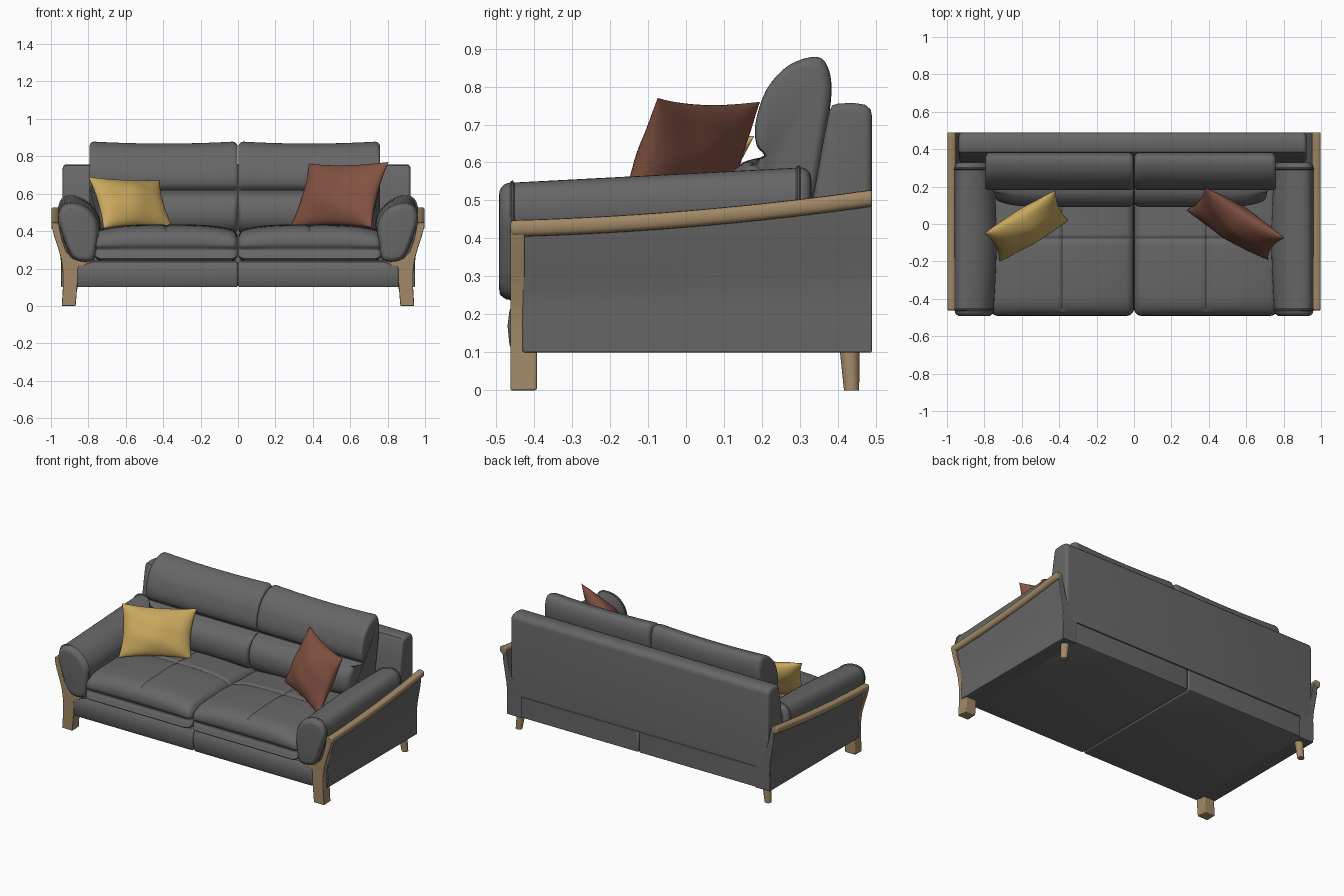
import bpy, bmesh, math
from mathutils import Vector

if "Cube" in bpy.data.objects:
    bpy.data.objects.remove(bpy.data.objects["Cube"])


def material(name, rgb):
    m = bpy.data.materials.new(name)
    m.diffuse_color = (*rgb, 1)
    m.use_nodes = True
    m.node_tree.nodes["Principled BSDF"].inputs["Base Color"].default_value = m.diffuse_color
    return m


GREY = material("grey fabric", (0.135, 0.135, 0.135))
WOOD = material("light wood", (0.36, 0.25, 0.135))
YELLOW = material("yellow fabric", (0.58, 0.39, 0.11))
RUST = material("rust fabric", (0.225, 0.085, 0.055))


def finish(name, bm, mat, bevel=0, angle=40):
    bmesh.ops.recalc_face_normals(bm, faces=bm.faces[:])
    me = bpy.data.meshes.new(name)
    bm.to_mesh(me)
    bm.free()
    me.materials.append(mat)
    for p in me.polygons:
        p.use_smooth = True
    me.set_sharp_from_angle(angle=math.radians(angle))
    ob = bpy.data.objects.new(name, me)
    bpy.context.collection.objects.link(ob)
    if bevel:
        b = ob.modifiers.new("bevel", 'BEVEL')
        b.width, b.segments, b.limit_method = bevel, 3, 'ANGLE'
    return ob


def smooth(pts, n):
    """Closed interpolating curve through the points, n samples per span."""
    out, k = [], len(pts)
    for i in range(k):
        p0, p1, p2, p3 = (Vector(pts[(i + j) % k]) for j in (-1, 0, 1, 2))
        for s in range(n):
            t = s / n
            out.append(0.5 * (2 * p1 + (p2 - p0) * t + (2 * p0 - 5 * p1 + 4 * p2 - p3) * t * t
                              + (3 * p1 - p0 - 3 * p2 + p3) * t ** 3))
    return out


def stations(a, b, r, mid=2, steps=5, welt=0):
    """Sweep positions with rounded ends, and an optional raised welt near each end."""
    if r == 0:
        return [(a + (b - a) * i / mid, 0) for i in range(mid + 1)]
    ang = [math.pi / 2 * i / steps for i in range(steps + 1)]
    end = [(r * (1 - math.cos(t)), r * (1 - math.sin(t))) for t in ang]
    if welt:
        end += [(r + 0.004, -welt), (r + 0.008, -welt), (r + 0.012, 0)]
    e = end[-1][0]
    middle = [(a + e + (b - a - 2 * e) * i / mid, 0) for i in range(1, mid)]
    return [(a + d, o) for d, o in end] + middle + [(b - d, o) for d, o in reversed(end)]


def loft(name, prof, stats, place, mat, n=1, bevel=0):
    pts = smooth(prof, n)
    lo = Vector([min(p[i] for p in pts) for i in (0, 1)])
    hi = Vector([max(p[i] for p in pts) for i in (0, 1)])
    c, size = (lo + hi) / 2, hi - lo
    bm = bmesh.new()
    rings = []
    for t, o in stats:
        k = [1 - 2 * o / size[i] for i in (0, 1)]
        rings.append([bm.verts.new(place(t, c[0] + (p[0] - c[0]) * k[0], c[1] + (p[1] - c[1]) * k[1]))
                      for p in pts])
    m = len(pts)
    for r0, r1 in zip(rings, rings[1:]):
        for i in range(m):
            bm.faces.new((r0[i], r0[(i + 1) % m], r1[(i + 1) % m], r1[i]))
    bm.faces.new(rings[0])
    bm.faces.new(rings[-1])
    return finish(name, bm, mat, bevel)


def bump(x, w):
    return math.exp(-(x / w) ** 2)


def rail_top(y):
    s = (y + 0.46) / 0.95
    return 0.447 + 0.025 * s + 0.055 * s * s


# Backrest frame, one board-like padded block behind the cushions
loft("backrest_frame", [(0.49, 0.24), (0.49, 0.72), (0.486, 0.74), (0.472, 0.752), (0.44, 0.757),
                        (0.40, 0.755), (0.385, 0.75), (0.377, 0.735), (0.36, 0.65), (0.33, 0.48), (0.33, 0.24)],
     stations(-0.937, 0.922, 0.02), lambda t, a, b: (t, a, b), GREY)

BASE = [(-0.455, 0.10), (-0.465, 0.12), (-0.47, 0.17), (-0.465, 0.21), (-0.45, 0.235), (-0.42, 0.243),
        (0.48, 0.243), (0.488, 0.235), (0.488, 0.105), (0.48, 0.10)]
SEAT = [(-0.474, 0.245), (-0.484, 0.272), (-0.472, 0.30), (-0.488, 0.33), (-0.482, 0.375), (-0.45, 0.41),
        (-0.38, 0.428), (-0.2, 0.435), (0.0, 0.43), (0.2, 0.42), (0.24, 0.38), (0.24, 0.26), (0.1, 0.242),
        (-0.3, 0.242)]
BACK = [(0.34, 0.868), (0.27, 0.846), (0.212, 0.785), (0.183, 0.70), (0.186, 0.645), (0.205, 0.617),
        (0.15, 0.60), (0.105, 0.555), (0.092, 0.49), (0.11, 0.43), (0.16, 0.395), (0.28, 0.39), (0.33, 0.48),
        (0.365, 0.66), (0.383, 0.78), (0.372, 0.845)]
ARM = [(0.78, 0.245), (0.86, 0.245), (0.90, 0.29), (0.935, 0.38), (0.958, 0.46), (0.95, 0.515), (0.92, 0.543),
       (0.87, 0.545), (0.81, 0.52), (0.765, 0.465), (0.752, 0.40), (0.76, 0.31)]
PANEL = [(0.945, 0.10), (0.947, 0.16), (0.945, 0.22), (0.95, 0.26), (0.961, 0.31), (0.972, 0.36), (0.98, 0.42),
         (0.95, 0.42), (0.93, 0.34), (0.90, 0.27), (0.84, 0.235), (0.84, 0.10)]
# Forked front leg outline: foot, outer stem up to the rail, inner branch under the arm
LEG = [(0.868, 0.0), (0.942, 0.0), (0.936, 0.10), (0.936, 0.18), (0.945, 0.25), (0.962, 0.31), (0.982, 0.37),
       (0.996, 0.425), (0.99, 0.444), (0.965, 0.447), (0.955, 0.42), (0.94, 0.35), (0.918, 0.29), (0.885, 0.253),
       (0.84, 0.242), (0.77, 0.243), (0.77, 0.236), (0.81, 0.225), (0.838, 0.20), (0.854, 0.16), (0.86, 0.10)]
RAIL = [(0.962, 0.0), (0.99, 0.0), (0.998, -0.012), (0.996, -0.032), (0.985, -0.042), (0.962, -0.042),
        (0.954, -0.03), (0.954, -0.01)]

for side, s in (("left", -1), ("right", 1)):
    # Base half
    loft(side + "_base", BASE, stations(0.0005, 0.86, 0.012), lambda t, a, b: (s * t, a, b), GREY)

    # Seat cushion with crowned top and stitched cross seams
    def seat(t, a, b):
        u = (t - 0.384) / 0.381
        k = max(0, min(1, (b - 0.30) / 0.1))
        z = b - k * (0.035 * abs(u) ** 3.5 + 0.007 * bump(a + 0.08, 0.012))
        if a > -0.46:
            z -= k * 0.007 * bump(t - 0.384, 0.01)
        return (s * t, a, z)
    seat_prof = SEAT[:7] + [(-0.2, 0.436), (-0.1, 0.434), (-0.08, 0.433), (-0.06, 0.433)] + SEAT[8:]
    loft(side + "_seat_cushion", seat_prof, stations(0.002, 0.766, 0.035, mid=60), seat, GREY, 5)

    # Back cushion with lumbar roll
    w = 0.795 if s < 0 else 0.76

    def back(t, a, b):
        u = 2 * t / w - 1
        z = b + 0.012 * u * u * max(0, (b - 0.6) / 0.27)
        front = max(0, min(1, (0.62 - b) / 0.03)) * max(0, min(1, (0.28 - a) / 0.1))
        x = t - front * 0.05 * max(0, u) ** 2
        return (s * x, a + front * 0.04 * max(0, u) ** 4, z)
    loft(side + "_back_cushion", BACK, stations(0.002, w, 0.028, mid=24), back, GREY, 4)

    # Padded arm, rising to the back, with welts at both ends
    def arm(t, a, b):
        k = (b - 0.245) / 0.3
        inner = max(0, (0.93 - a) / 0.18) * math.sin(math.pi * max(0, min(1, (t + 0.49) / 0.82)))
        return (s * (a - 0.032 * inner * k), t, b + 0.04 * k * (t + 0.45) / 0.77)
    loft(side + "_arm_cushion", ARM, stations(-0.492, 0.33, 0.028, mid=16, welt=0.005), arm, GREY, 4)

    # Outer side panel, flaring up to the rail
    loft(side + "_side_panel", PANEL, stations(-0.43, 0.49, 0, mid=16),
         lambda t, a, b: (s * a, t, 0.10 + (b - 0.10) * (rail_top(t) - 0.12) / 0.32), GREY, 1, 0.004)

    # Wooden arm rail
    loft(side + "_arm_rail", RAIL, stations(-0.46, 0.49, 0.006, mid=20),
         lambda t, a, b: (s * a, t, rail_top(t) + b), WOOD, 2)

    # Wooden front leg and deeper foot block
    loft(side + "_front_leg", LEG, [(-0.462, 0), (-0.425, 0)], lambda t, a, b: (s * a, t, b), WOOD, 1, 0.006)
    loft(side + "_front_foot", [(0.868, 0.0), (0.942, 0.0), (0.936, 0.105), (0.86, 0.105)],
         [(-0.458, 0), (-0.393, 0)], lambda t, a, b: (s * a, t, b), WOOD, 1, 0.005)

    # Round tapered back leg
    circle = [(math.cos(i * math.pi / 12), math.sin(i * math.pi / 12)) for i in range(24)]
    loft(side + "_back_leg", circle, [(0, 0), (1, 0)],
         lambda t, a, b: (s * (0.895 - 0.012 * t + a * (0.02 + 0.006 * t)),
                          0.436 - 0.005 * t + b * (0.02 + 0.006 * t), 0.105 * t), WOOD)


def pillow(name, corners, thick, mat, n=28):
    """Soft square pillow between four corners: top left, top right, bottom right, bottom left."""
    tl, tr, br, bl = map(Vector, corners)
    normal = (tr - tl).cross(bl - tl).normalized()
    bm = bmesh.new()
    for sgn in (-1, 1):
        grid = []
        for i in range(n + 1):
            row = []
            for j in range(n + 1):
                u, v = -math.cos(math.pi * i / n), -math.cos(math.pi * j / n)
                h = thick / 2 * ((1 - u * u) * (1 - v * v)) ** 0.55
                # edges pulled in between the corners, plus soft folds
                x, y = u * (1 - 0.09 * (1 - v * v)), v * (1 - 0.09 * (1 - u * u))
                h *= 1 + 0.07 * math.sin(5 * u + 3 * v) * math.sin(4 * v - 2 * u)
                p = (tl * (1 - x) * (1 + y) + tr * (1 + x) * (1 + y)
                     + br * (1 + x) * (1 - y) + bl * (1 - x) * (1 - y)) / 4
                row.append(bm.verts.new(p + normal * h * sgn))
            grid.append(row)
        for i in range(n):
            for j in range(n):
                bm.faces.new((grid[i][j], grid[i + 1][j], grid[i + 1][j + 1], grid[i][j + 1]))
    bmesh.ops.remove_doubles(bm, verts=bm.verts[:], dist=0.0002)
    finish(name, bm, mat, angle=70)


# Throw pillows
pillow("yellow_pillow", [(-0.80, -0.05, 0.69), (-0.42, 0.18, 0.67), (-0.35, 0.02, 0.42), (-0.72, -0.20, 0.415)],
       0.15, YELLOW)
pillow("rust_pillow", [(0.38, 0.195, 0.76), (0.805, -0.075, 0.77), (0.715, -0.19, 0.42), (0.28, 0.075, 0.42)],
       0.16, RUST)
